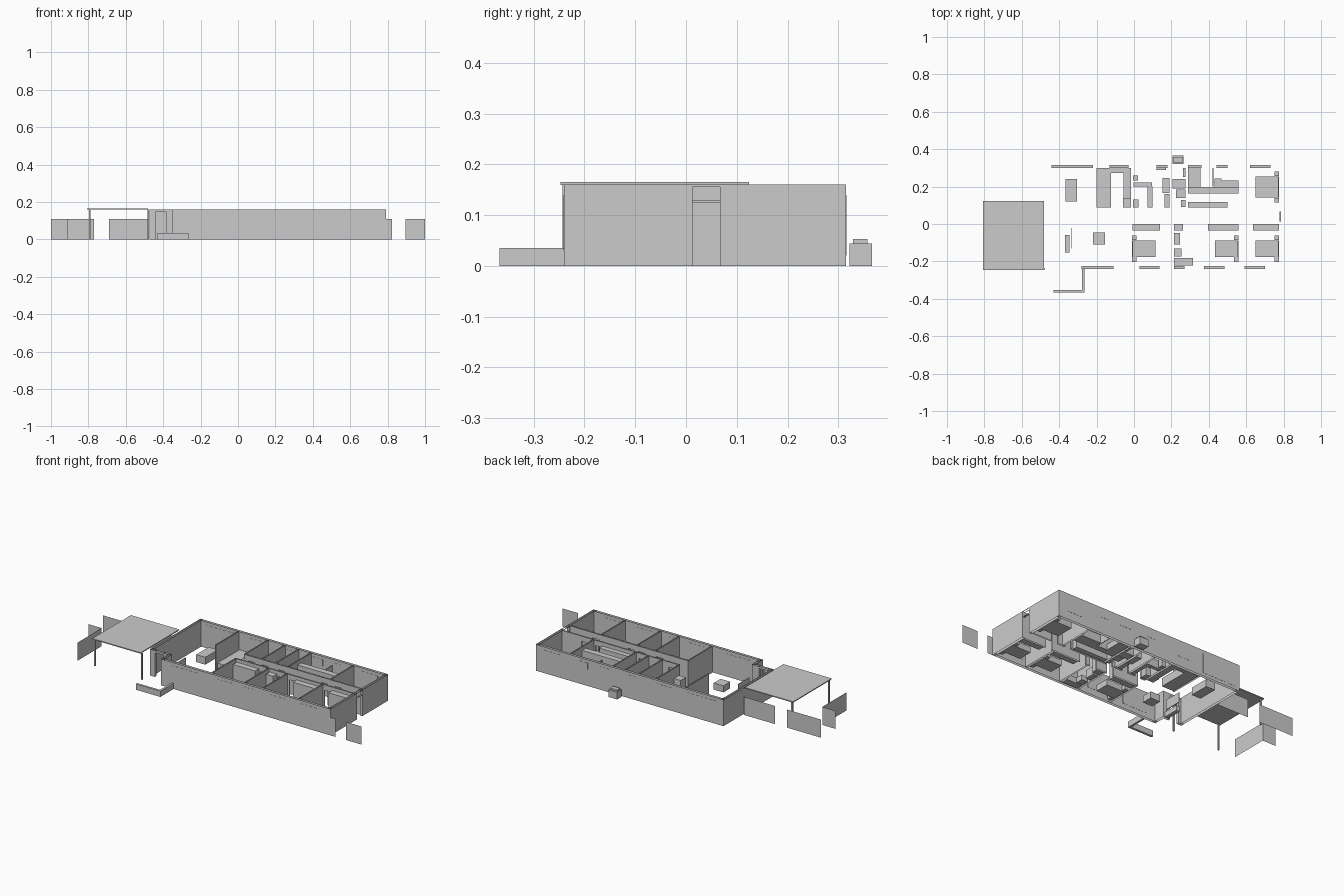
import bpy, bmesh

H = 0.16  # wall height


def make(name, boxes, caps=True):
    """One object from axis-aligned boxes (x0, x1, y0, y1, z0, z1)."""
    bm = bmesh.new()
    for x0, x1, y0, y1, z0, z1 in boxes:
        lo = [bm.verts.new((x, y, z0)) for x, y in ((x0, y0), (x1, y0), (x1, y1), (x0, y1))]
        hi = [bm.verts.new((v.co.x, v.co.y, z1)) for v in lo]
        for i in range(4):
            j = (i + 1) % 4
            bm.faces.new((lo[i], lo[j], hi[j], hi[i]))
        if caps:
            bm.faces.new(lo[::-1])
            bm.faces.new(hi)
    me = bpy.data.meshes.new(name)
    bm.to_mesh(me)
    bm.free()
    ob = bpy.data.objects.new(name, me)
    bpy.context.collection.objects.link(ob)
    return ob


def wall(name, axis, at, a, b, t=0.008, gaps=()):
    """Open-topped wall along an axis, split around (start, end, head) openings."""
    spans, pos = [], a
    for g0, g1, head in gaps:
        spans += [(pos, g0, 0, H), (g0, g1, head, H)]
        pos = g1
    spans.append((pos, b, 0, H))
    lo, hi = at - t / 2, at + t / 2
    make(name, [(s, e, lo, hi, z0, z1) if axis == 'x' else (lo, hi, s, e, z0, z1)
                for s, e, z0, z1 in spans], caps=False)


def windows(name, y, spans):
    make(name, [(a, b, y - 0.0085, y + 0.0085, z0, z1) for a, b, z0, z1 in spans])


def plane(name, p, q, h=0.11):
    """Single-sheet fence panel."""
    bm = bmesh.new()
    bm.faces.new([bm.verts.new(c) for c in ((*p, 0), (*q, 0), (*q, h), (*p, h))])
    me = bpy.data.meshes.new(name)
    bm.to_mesh(me)
    bm.free()
    bpy.context.collection.objects.link(bpy.data.objects.new(name, me))


def bed(name, x, y, d, w):
    """Bed with its head at wall x, pointing along d."""
    def bx(a, b, y0, y1, z0, z1):
        p, q = sorted((x + d * a, x + d * b))
        return (p, q, y + y0, y + y1, z0, z1)
    make(name + "_mattress", [bx(0.004, 0.125, -w / 2, w / 2, 0, 0.035)])
    make(name + "_headboard", [bx(0, 0.004, -w / 2, w / 2, 0, 0.06)])
    make(name + "_pillows", [bx(0.005, 0.025, s - w * 0.2, s + w * 0.2, 0.035, 0.043)
                             for s in (-w * 0.24, w * 0.24)])
    make(name + "_nightstands", [bx(0, 0.023, s - 0.013, s + 0.013, 0, 0.03)
                                 for s in (-w / 2 - 0.015, w / 2 + 0.015)])


# Outer walls
T = 0.015
wall("front_wall", 'x', -0.2325, -0.35, 0.79, T)
wall("back_wall", 'x', 0.3075, -0.473, 0.79, T)
wall("left_wall", 'y', -0.4655, -0.17, 0.315, T)
wall("right_wall", 'y', 0.7825, -0.24, 0.315, T, [(0.013, 0.067, 0.155)])
wall("entry_wall", 'x', -0.1625, -0.473, -0.35, T, [(-0.44, -0.382, 0.147)])
wall("entry_return_wall", 'y', -0.3425, -0.24, -0.155, T)
make("hall_door_transom_rail", [(0.778, 0.787, 0.013, 0.067, 0.125, 0.129)])

# Windows set into the long walls
windows("front_windows", -0.2325, [
    (-0.28, -0.11, 0.03, 0.14), (0.03, 0.135, 0.04, 0.14), (0.215, 0.27, 0.11, 0.14),
    (0.375, 0.485, 0.04, 0.14), (0.59, 0.7, 0.04, 0.14)])
windows("back_windows", 0.3075, [
    (-0.44, -0.22, 0.02, 0.14), (-0.13, -0.03, 0.06, 0.14), (0.12, 0.18, 0.1, 0.14),
    (0.29, 0.36, 0.1, 0.14), (0.44, 0.5, 0.1, 0.14), (0.62, 0.73, 0.05, 0.14)])

# Partitions: hall walls and room dividers
D = 0.127
wall("hall_front_wall", 'x', 0.005, -0.02, 0.775, gaps=[
    (0.15, 0.195, D), (0.27, 0.315, D), (0.345, 0.385, D), (0.58, 0.625, D)])
wall("hall_back_wall", 'x', 0.078, -0.01, 0.775, gaps=[
    (0.02, 0.06, D), (0.11, 0.15, D), (0.22, 0.26, D), (0.51, 0.55, D), (0.6, 0.645, D)])
for i, x in enumerate((-0.018, 0.204, 0.328, 0.568)):
    wall(f"front_divider_{i + 1}", 'y', x, -0.225, 0.001)
for i, x in enumerate((-0.208, -0.01, 0.105, 0.197, 0.28, 0.565)):
    wall(f"back_divider_{i + 1}", 'y', x, 0.082, 0.3)

# Carport roof and posts
make("carport_roof", [(-0.807, -0.482, -0.247, 0.124, 0.159, 0.165)])
make("carport_posts", [(x - 0.004, x + 0.004, y - 0.004, y + 0.004, 0, 0.16)
                       for x, y in ((-0.793, -0.239), (-0.479, -0.239), (-0.793, 0.112))])

# Garden fences and low front wall
for i, (p, q) in enumerate((
        ((-0.69, 0.13), (-0.48, 0.13)), ((-1, 0.13), (-0.77, 0.13)),
        ((-1, -0.01), (-0.91, -0.01)), ((-0.91, -0.24), (-0.91, -0.01)),
        ((0.79, -0.24), (0.823, -0.24)), ((0.895, -0.24), (1, -0.24)))):
    plane(f"fence_panel_{i + 1}", p, q)
make("low_garden_wall", [(-0.43, -0.265, -0.367, -0.353, 0, 0.035),
                         (-0.278, -0.265, -0.353, -0.24, 0, 0.035)])

# Outdoor cooling unit
make("cooling_unit_body", [(0.207, 0.265, 0.322, 0.366, 0, 0.044)])
make("cooling_unit_cap", [(0.212, 0.26, 0.329, 0.358, 0.044, 0.053)])

# Living room
make("dining_table", [(-0.365, -0.304, 0.12, 0.24, 0, 0.045)])
make("coffee_table", [(-0.22, -0.155, -0.11, -0.045, 0, 0.04)])
make("media_bench", [(-0.37, -0.345, -0.152, -0.058, 0, 0.03)])
make("screen", [(-0.337, -0.333, -0.13, -0.022, 0.03, 0.09)])

# Beds and wardrobes
bed("first_bed", -0.01, -0.132, 1, 0.087)
bed("second_bed", 0.558, -0.132, -1, 0.087)
bed("third_bed", 0.775, -0.132, -1, 0.087)
bed("main_bed", 0.775, 0.198, -1, 0.112)
make("wardrobes", [(a, b, -0.036, 0, 0, 0.14)
                   for a, b in ((-0.008, 0.14), (0.215, 0.262), (0.395, 0.56), (0.635, 0.775))])
make("hall_wardrobe", [(0.288, 0.5, 0.088, 0.118, 0, 0.14)])

# Kitchen
make("kitchen_counter", [(-0.2, -0.122, 0.088, 0.272, 0, 0.05), (-0.2, -0.015, 0.272, 0.3, 0, 0.05),
                         (-0.055, -0.016, 0.138, 0.272, 0, 0.05)])
make("kitchen_cooker", [(-0.05, -0.02, 0.17, 0.235, 0.05, 0.053)])
make("kitchen_fridge", [(-0.06, -0.016, 0.088, 0.138, 0, 0.1)])

# Laundry and pantry
make("laundry_counter", [(-0.004, 0.095, 0.2, 0.222, 0, 0.05), (0.073, 0.098, 0.088, 0.2, 0, 0.05)])
make("washers", [(-0.005, 0.022, 0.232, 0.258, 0, 0.05), (-0.005, 0.025, 0.088, 0.13, 0, 0.05)])

# Bathrooms
make("front_bath_tub", [(0.215, 0.315, -0.222, -0.182, 0, 0.035)])
make("front_bath_fixtures", [(0.215, 0.255, -0.175, -0.132, 0, 0.03), (0.215, 0.245, -0.11, -0.048, 0, 0.05)])
make("middle_bath_fixtures", [(0.12, 0.17, 0.288, 0.299, 0.05, 0.06), (0.152, 0.19, 0.165, 0.245, 0, 0.05),
                              (0.162, 0.19, 0.088, 0.16, 0, 0.05)])
make("rear_bath_fixtures", [(0.205, 0.275, 0.19, 0.24, 0, 0.05), (0.225, 0.275, 0.14, 0.185, 0, 0.035),
                            (0.25, 0.275, 0.092, 0.128, 0, 0.035), (0.262, 0.276, 0.25, 0.299, 0, 0.05)])

# Dressing room and ensuite
make("dressing_shelves", [(0.288, 0.56, 0.162, 0.198, 0, 0.14), (0.288, 0.355, 0.198, 0.3, 0, 0.035)])
make("ensuite_vanity", [(0.43, 0.56, 0.198, 0.232, 0, 0.05)])
make("ensuite_basin", [(0.43, 0.468, 0.2, 0.242, 0.05, 0.055)])
make("shower_screen", [(0.42, 0.424, 0.2, 0.3, 0, 0.12)])
